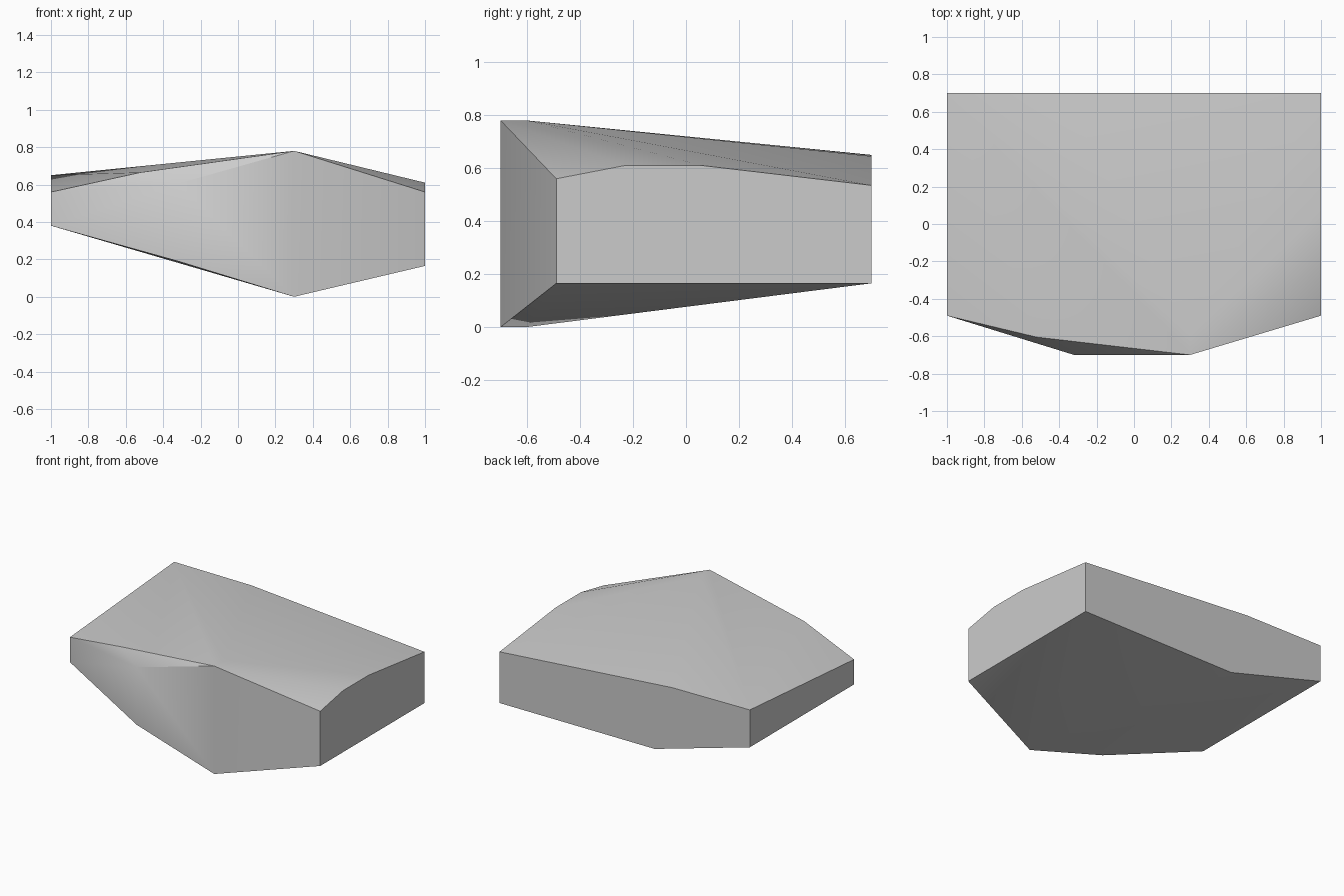
import bpy
import bmesh
import math

cube = bpy.data.objects.get("Cube")
if cube:
    bpy.data.objects.remove(cube, do_unlink=True)

# Plain stone colour
stone = bpy.data.materials.new("stone_grey")
stone.use_nodes = True
grey = (0.6, 0.6, 0.6, 1)
stone.diffuse_color = grey
stone.node_tree.nodes["Principled BSDF"].inputs["Base Color"].default_value = grey

FRONT, CORNER, BACK = -0.7, -0.49, 0.7

# Flat cut sides of the chunk, as (y, z) profiles
left_side = [(CORNER, 0.165), (BACK, 0.165), (BACK, 0.535),
             (0.06, 0.61), (-0.23, 0.61), (CORNER, 0.56)]
right_side = [(CORNER, 0.38), (BACK, 0.38), (BACK, 0.65), (CORNER, 0.56)]

points = [(1, y, z) for y, z in left_side]
points += [(-1, y, z) for y, z in right_side]
# Back edge breaks
points += [(-0.38, BACK, 0.645), (-0.24, BACK, 0.165)]
# Front wall, and the chipped edge above it
points += [(-0.32, FRONT, 0.19), (-0.32, FRONT, 0.605), (-0.52, -0.605, 0.665)]
# Peak and lowest point, each with a short level ridge
for z in (0, 0.78):
    points += [(0.3, y, z) for y in (FRONT, -0.6)]

# Wrap the corner points in a faceted solid
bm = bmesh.new()
for p in points:
    bm.verts.new(p)
bmesh.ops.convex_hull(bm, input=bm.verts)
bmesh.ops.dissolve_limit(bm, angle_limit=math.radians(0.5),
                         verts=bm.verts, edges=bm.edges)
bmesh.ops.recalc_face_normals(bm, faces=bm.faces)
mesh = bpy.data.meshes.new("rock_chunk")
bm.to_mesh(mesh)
bm.free()
mesh.materials.append(stone)

rock = bpy.data.objects.new("rock_chunk", mesh)
bpy.context.collection.objects.link(rock)

# Soft facets with crisp outer edges
bpy.ops.object.select_all(action="DESELECT")
rock.select_set(True)
bpy.context.view_layer.objects.active = rock
bpy.ops.object.shade_smooth_by_angle(angle=math.radians(30))
